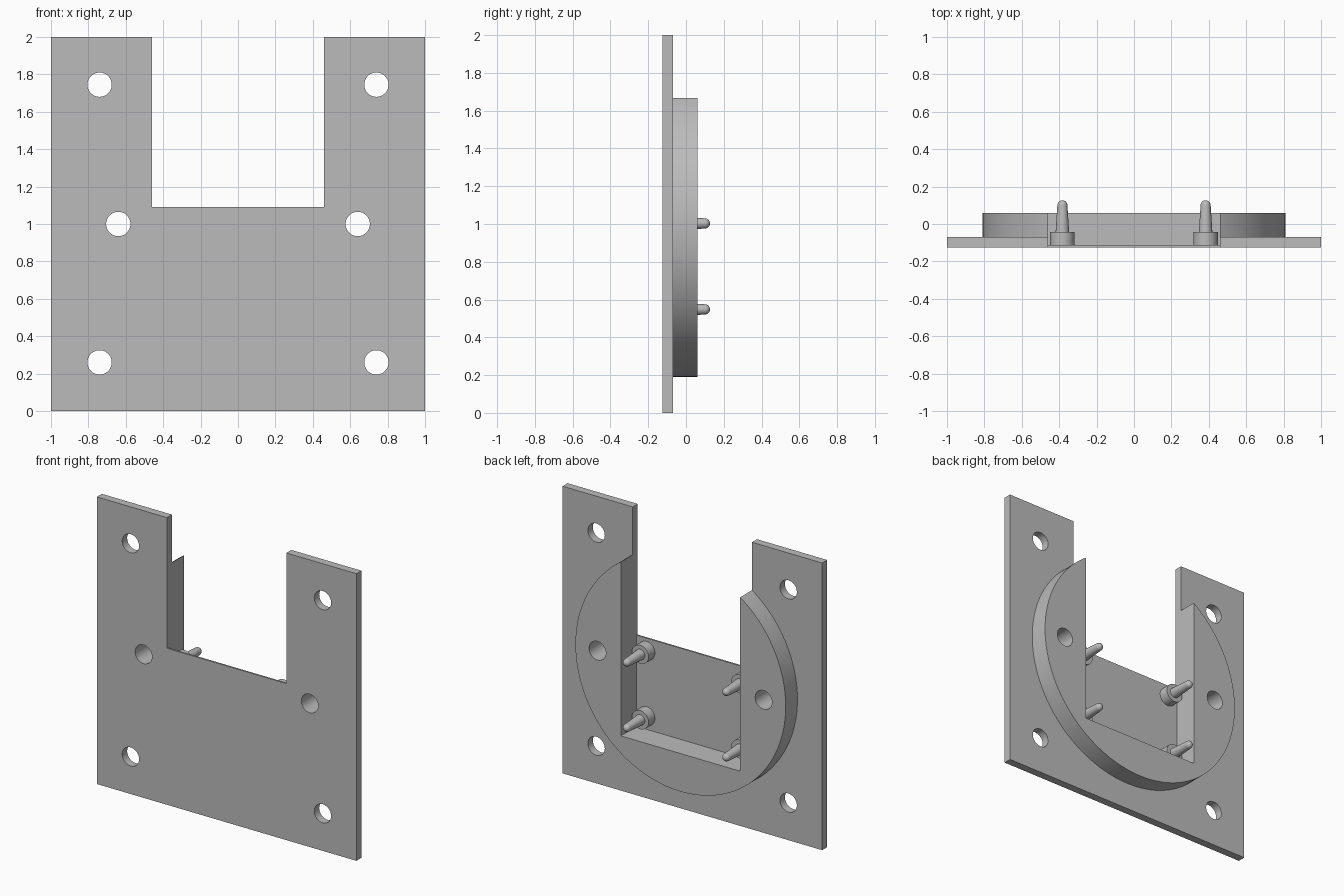
import bpy, bmesh, math
from mathutils import Matrix

cube = bpy.data.objects.get("Cube")
if cube:
    bpy.data.objects.remove(cube, do_unlink=True)

grey = bpy.data.materials.new("plain grey")
grey.use_nodes = True
grey.diffuse_color = (0.5, 0.5, 0.5, 1)
grey.node_tree.nodes["Principled BSDF"].inputs["Base Color"].default_value = (0.5, 0.5, 0.5, 1)

FRONT, PLATE_BACK, RING_BACK = -0.125, -0.07, 0.06
FLOOR = -0.113          # back of the thin pocket floor
SLOT = 0.46             # half width of the slot
MID = 1.0               # height of the ring centre


def add_object(name, bm):
    mesh = bpy.data.meshes.new(name)
    bmesh.ops.recalc_face_normals(bm, faces=bm.faces)
    bm.to_mesh(mesh)
    bm.free()
    mesh.materials.append(grey)
    obj = bpy.data.objects.new(name, mesh)
    bpy.context.collection.objects.link(obj)
    return obj


def box(name, half_x, y0, y1, z0, z1):
    bm = bmesh.new()
    bmesh.ops.create_cube(bm, size=1)
    bmesh.ops.scale(bm, vec=(2 * half_x, y1 - y0, z1 - z0), verts=bm.verts)
    bmesh.ops.translate(bm, vec=(0, (y0 + y1) / 2, (z0 + z1) / 2), verts=bm.verts)
    return add_object(name, bm)


def disc(name, x, z, radius, y0, y1, sides):
    bm = bmesh.new()
    bmesh.ops.create_cone(bm, cap_ends=True, segments=sides,
                          radius1=radius, radius2=radius, depth=y1 - y0)
    bmesh.ops.rotate(bm, matrix=Matrix.Rotation(math.pi / 2, 3, "X"), verts=bm.verts)
    bmesh.ops.translate(bm, vec=(x, (y0 + y1) / 2, z), verts=bm.verts)
    return add_object(name, bm)


def boolean(target, tool, operation):
    # Bake the operation into the target and discard the tool
    mod = target.modifiers.new("cut", "BOOLEAN")
    mod.operation, mod.solver, mod.object = operation, "EXACT", tool
    graph = bpy.context.evaluated_depsgraph_get()
    result = bpy.data.meshes.new_from_object(target.evaluated_get(graph))
    target.modifiers.clear()
    target.data = result
    bpy.data.objects.remove(tool, do_unlink=True)


def smooth(obj):
    bpy.ops.object.select_all(action="DESELECT")
    obj.select_set(True)
    bpy.context.view_layer.objects.active = obj
    bpy.ops.object.shade_smooth_by_angle(angle=math.radians(30))


# Mounting plate with the round boss on its back
body = box("mounting_plate", 1, FRONT, PLATE_BACK, 0, 2)
boolean(body, disc("boss", 0, MID, 0.81, -0.1, RING_BACK, 128), "UNION")

# Pocket behind the thin floor, and the open slot above it
boolean(body, box("pocket", SLOT, FLOOR, 0.3, 0.455, 2.2), "DIFFERENCE")
boolean(body, box("slot", SLOT, -0.3, 0.3, 1.09, 2.2), "DIFFERENCE")

# Screw holes in the corners and through the boss
for side in (-1, 1):
    for x, z in ((0.74, 0.26), (0.64, MID), (0.74, 1.745)):
        boolean(body, disc("hole", side * x, z, 0.065, -0.3, 0.3, 48), "DIFFERENCE")
smooth(body)


def pin(name, x, z):
    # Collar, tapered shaft and domed tip, as (radius, y)
    tip, dome = 0.027, 0.1
    profile = [(0, FLOOR - 0.004), (0.065, FLOOR - 0.004), (0.065, -0.043), (0.036, -0.043)]
    profile += [(tip * math.cos(a * math.pi / 12), dome + tip * math.sin(a * math.pi / 12))
                for a in range(7)]
    bm = bmesh.new()
    verts = [bm.verts.new((x + r, y, z)) for r, y in profile]
    edges = [bm.edges.new(pair) for pair in zip(verts, verts[1:])]
    bmesh.ops.spin(bm, geom=verts + edges, cent=(x, 0, z), axis=(0, 1, 0),
                   angle=2 * math.pi, steps=32)
    bmesh.ops.remove_doubles(bm, verts=bm.verts, dist=0.0001)
    smooth(add_object(name, bm))


# Four locating pins standing on the pocket floor
for side, label in ((1, "left"), (-1, "right")):
    pin("upper_pin_" + label, side * 0.383, MID + 0.003)
    pin("lower_pin_" + label, side * 0.383, 0.548)
